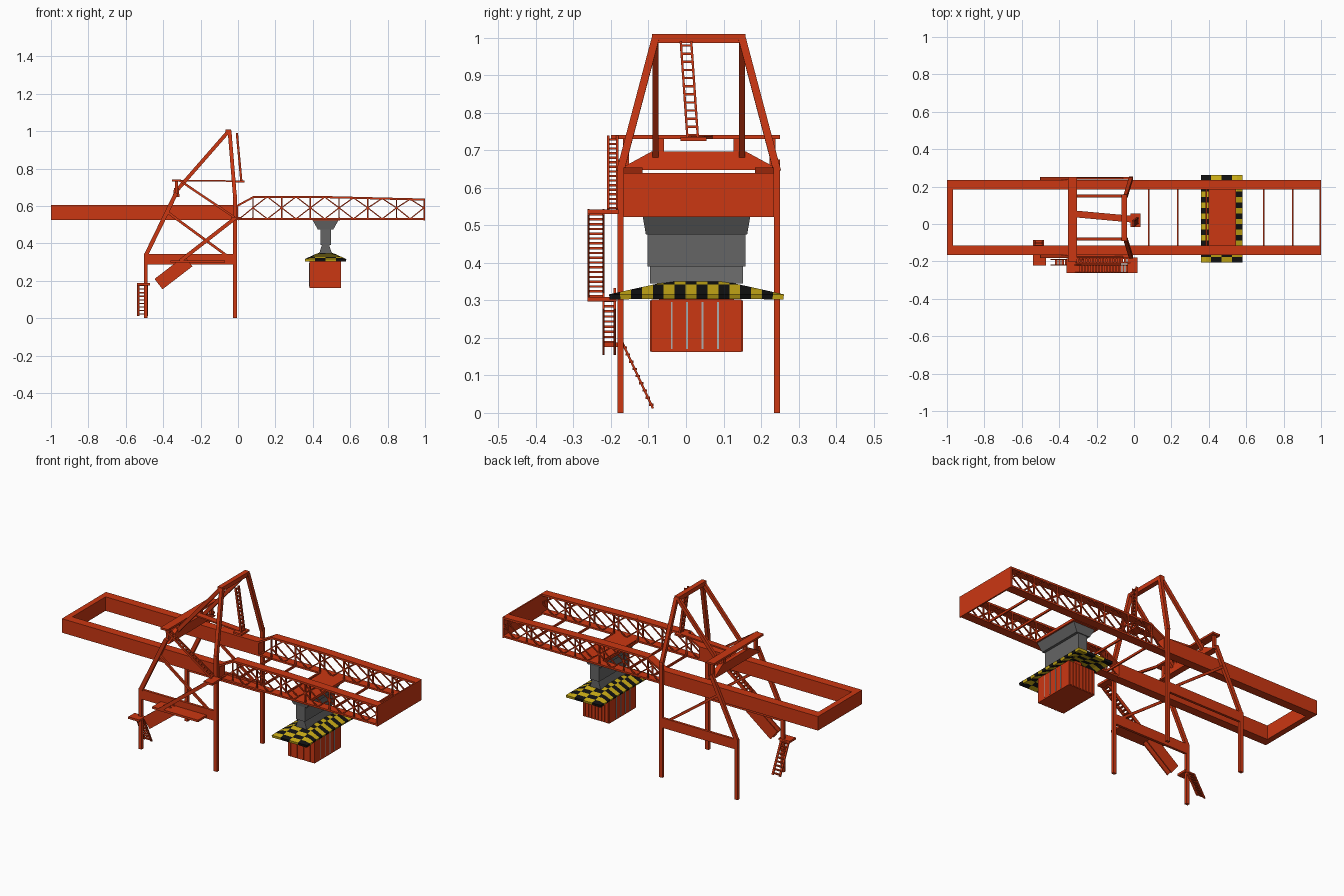
import bpy, bmesh
from mathutils import Vector, Matrix

cube = bpy.data.objects.get("Cube")
if cube:
    bpy.data.objects.remove(cube)


def material(name, rgb):
    m = bpy.data.materials.new(name)
    m.use_nodes = True
    m.diffuse_color = (*rgb, 1)
    m.node_tree.nodes["Principled BSDF"].inputs["Base Color"].default_value = (*rgb, 1)
    return m


RED = material("crane red", (0.6, 0.038, 0.006))
GREY = material("machine grey", (0.13, 0.13, 0.13))
YELLOW = material("warning yellow", (0.6, 0.42, 0.008))
BLACK = material("warning black", (0.006, 0.006, 0.006))
PALE = material("pale grey", (0.42, 0.42, 0.42))


def finish(name, bm, *mats):
    bmesh.ops.recalc_face_normals(bm, faces=bm.faces)
    mesh = bpy.data.meshes.new(name)
    bm.to_mesh(mesh)
    bm.free()
    for m in mats:
        mesh.materials.append(m)
    ob = bpy.data.objects.new(name, mesh)
    bpy.context.collection.objects.link(ob)
    return ob


def box(bm, x, y, z):
    size = [b - a for a, b in (x, y, z)]
    mid = [(a + b) / 2 for a, b in (x, y, z)]
    bmesh.ops.create_cube(bm, size=1, matrix=Matrix.Translation(mid) @ Matrix.Diagonal((*size, 1)))


def bar(bm, a, b, w, d=None):
    """Beam from a to b: w wide across y, d deep in its own plane."""
    a, b = Vector(a), Vector(b)
    t = (b - a).normalized()
    hint = Vector((1, 0, 0)) if abs(t.y) > 0.8 else Vector((0, 1, 0))
    v = t.cross(hint).normalized()
    u = v.cross(t)
    rot = Matrix((u, v, t)).transposed().to_4x4()
    scale = Matrix.Diagonal((w, d or w, (b - a).length, 1))
    bmesh.ops.create_cube(bm, size=1, matrix=Matrix.Translation((a + b) / 2) @ rot @ scale)


def flight(name, a, b, across, steps, depth=0.012):
    """Ladder or stair: two rails set apart by the vector across, with treads."""
    bm = bmesh.new()
    a, b, across = Vector(a), Vector(b), Vector(across)
    for s in (-0.5, 0.5):
        bar(bm, a + across * s, b + across * s, 0.006, depth)
    for i in range(steps):
        p = a.lerp(b, (i + 0.5) / steps)
        bar(bm, p - across / 2, p + across / 2, 0.012, 0.006)
    finish(name, bm, RED)


MID = 0.034           # centre line of the boom
SIDES = (-1, 1)
LEG = 0.209           # leg offset from the centre line
BOTTOM, TOP = 0.525, 0.655

# Rear boom: solid box girders with an end beam
bm = bmesh.new()
for s in SIDES:
    y = MID + s * 0.175
    box(bm, (-1, 0), (y - 0.025, y + 0.025), (BOTTOM, 0.605))
box(bm, (-1, -0.968), (MID - 0.15, MID + 0.15), (BOTTOM, 0.605))
finish("rear_boom", bm, RED)

# Front boom: tapered lattice girders
posts = [0.08 + 0.1535 * i for i in range(6)] + [0.994]


def chord_z(x):
    return TOP - max(0, x - 0.4) * 0.025


bm = bmesh.new()
for s in SIDES:
    y = MID + s * 0.175
    bar(bm, (0, y, BOTTOM + 0.005), (1, y, BOTTOM + 0.005), 0.05, 0.01)
    for x0, x1 in ((0.08, 0.4), (0.4, 1)):
        bar(bm, (x0, y, chord_z(x0) - 0.006), (x1, y, chord_z(x1) - 0.006), 0.05, 0.011)
    bar(bm, (-0.005, y, 0.6), (0.085, y, TOP - 0.006), 0.05, 0.01)
    for face in (-0.021, 0.021):
        yy = y + face
        bar(bm, (0, yy, BOTTOM), (0.08, yy, 0.59), 0.006)
        for i, x in enumerate(posts):
            bar(bm, (x, yy, BOTTOM), (x, yy, chord_z(x) - 0.004), 0.007)
            if i == len(posts) - 1:
                continue
            # braces meet mid-post and touch the chords mid-bay
            nxt = posts[i + 1]
            half = (x + nxt) / 2
            for z in (BOTTOM + 0.006, chord_z(half) - 0.006):
                bar(bm, (x, yy, 0.59), (half, yy, z), 0.006)
                bar(bm, (half, yy, z), (nxt, yy, 0.59), 0.006)
finish("front_boom_lattice", bm, RED)

bm = bmesh.new()
for x in posts[:-1]:
    box(bm, (x - 0.004, x + 0.004), (MID - 0.15, MID + 0.15), (BOTTOM, BOTTOM + 0.012))
box(bm, (0.992, 1), (MID - 0.2, MID + 0.2), (BOTTOM - 0.003, 0.64))
finish("boom_cross_ties_and_end_plate", bm, RED)

# Tower: legs, side ties, braces and the sloping top frame
APEX, KNEE, REAR = -0.05, -0.33, -0.493
bm = bmesh.new()
for s in SIDES:
    y, inner = MID + s * LEG, MID + s * 0.115
    box(bm, (-0.026, -0.005), (y - 0.008, y + 0.008), (0, 0.66))
    box(bm, (REAR - 0.01, REAR + 0.01), (y - 0.008, y + 0.008), (0, 0.345))
    bar(bm, (-0.016, y, 0.645), (APEX + 0.005, inner, 1), 0.02)
    bar(bm, (REAR, y, 0.335), (KNEE, y, 0.67), 0.016, 0.022)
    bar(bm, (KNEE, inner, 0.68), (APEX, inner, 1), 0.016, 0.02)
    box(bm, (REAR, -0.016), (y - 0.006, y + 0.008), (0.287, 0.343))
    bar(bm, (-0.375, y, 0.565), (-0.02, y, 0.305), 0.01, 0.014)
finish("tower_frame", bm, RED)

bm = bmesh.new()
box(bm, (APEX - 0.016, APEX + 0.012), (MID - 0.125, MID + 0.125), (0.986, 1.01))
finish("apex_beam", bm, RED)

# Knee beam with chamfered ends
bm = bmesh.new()
for half, z, depth in ((0.215, 0.648, 0.018), (0.125, 0.697, 0.012)):
    for sx, sy in ((-1, -1), (1, -1), (1, 1), (-1, 1)):
        bm.verts.new((KNEE + sx * depth, MID + sy * half, z))
bmesh.ops.convex_hull(bm, input=bm.verts[:])
finish("knee_beam", bm, RED)

# Upper walkways and landings
bm = bmesh.new()
box(bm, (-0.352, -0.305), (-0.2, 0.25), (0.73, 0.741))
for y in (-0.16, MID - 0.1, MID + 0.1, 0.23):
    box(bm, (KNEE - 0.008, KNEE + 0.008), (y - 0.008, y + 0.008), (0.66, 0.735))
bar(bm, (-0.33, 0.055, 0.735), (0.0, 0.025, 0.733), 0.036, 0.008)
box(bm, (-0.02, 0.034), (-0.015, 0.055), (0.725, 0.735))
finish("upper_walkway", bm, RED)

bm = bmesh.new()
box(bm, (-0.035, 0.02), (-0.262, -0.18), (0.53, 0.542))
box(bm, (-0.36, -0.07), (-0.262, -0.185), (0.297, 0.309))
box(bm, (-0.54, -0.47), (-0.222, -0.165), (0.176, 0.188))
finish("stair_landings", bm, RED)

# Ladders and stair flights, from the ground up
flight("ground_ladder", (-0.51, -0.088, 0.012), (-0.51, -0.168, 0.184), (0.046, 0, 0), 9)
flight("lower_stair", (-0.425, -0.205, 0.182), (-0.265, -0.205, 0.305), (0, 0.03, 0), 9, 0.07)
flight("middle_stair", (-0.31, -0.24, 0.305), (-0.015, -0.24, 0.535), (0, 0.04, 0), 18, 0.02)
flight("upper_stair", (-0.02, -0.195, 0.54), (-0.31, -0.195, 0.735), (0, 0.024, 0), 16)
flight("apex_ladder", (0.018, 0.018, 0.73), (-0.006, 0.0, 0.99), (0, 0.028, 0), 12)

# Trolley plate and stepped hoist body
bm = bmesh.new()
box(bm, (0.398, 0.545), (-0.118, 0.186), (0.522, 0.535))
finish("trolley_plate", bm, RED)

HX, HY = 0.468, 0.028
bm = bmesh.new()
tiers = [  # top z, bottom z, top half sizes, bottom half sizes
    (0.522, 0.475, (0.068, 0.143), (0.042, 0.135)),
    (0.475, 0.39, (0.028, 0.13), (0.028, 0.13)),
    (0.39, 0.345, (0.02, 0.124), (0.034, 0.124)),
]
for z1, z0, top, bottom in tiers:
    corners = []
    for z, (hx, hy) in ((z1, top), (z0, bottom)):
        for sx, sy in ((-1, -1), (1, -1), (1, 1), (-1, 1)):
            corners.append(bm.verts.new((HX + sx * hx, HY + sy * hy, z)))
    bmesh.ops.convex_hull(bm, input=corners)
finish("hoist_body", bm, GREY)

# Spreader: hipped plate with checked warning stripes
NX, NY = 8, 16
bm = bmesh.new()
bmesh.ops.create_grid(bm, x_segments=NX, y_segments=NY, size=1)
for f in bm.faces:
    c = f.calc_center_median()
    i, j = int((c.x + 1) / 2 * NX), int((c.y + 1) / 2 * NY)
    f.material_index = (i // 2 + j) % 2
for v in bm.verts:
    u, w = v.co.x, v.co.y
    rim = max(abs(u), abs(w))
    v.co = (HX + u * 0.111, HY + w * 0.233, 0.352 - 0.036 * max(0, rim - 0.3) / 0.7)
spreader = finish("spreader", bm, YELLOW, BLACK)
skin = spreader.modifiers.new("thickness", 'SOLIDIFY')
skin.thickness = 0.014
skin.offset = -1

# Container with ribs on the long sides and pale slats on the ends
bm = bmesh.new()
box(bm, (0.382, 0.55), (-0.092, 0.148), (0.162, 0.302))
for i in range(8):
    x = 0.394 + i * 0.0206
    box(bm, (x - 0.006, x + 0.006), (-0.096, 0.152), (0.164, 0.3))
box(bm, (0.45, 0.486), (HY - 0.1, HY + 0.1), (0.3, 0.345))
finish("container", bm, RED)

bm = bmesh.new()
for i in range(4):
    y = -0.038 + i * 0.041
    for x in (0.38, 0.55):
        box(bm, (x, x + 0.002), (y - 0.0025, y + 0.0025), (0.17, 0.296))
finish("container_slats", bm, PALE)
